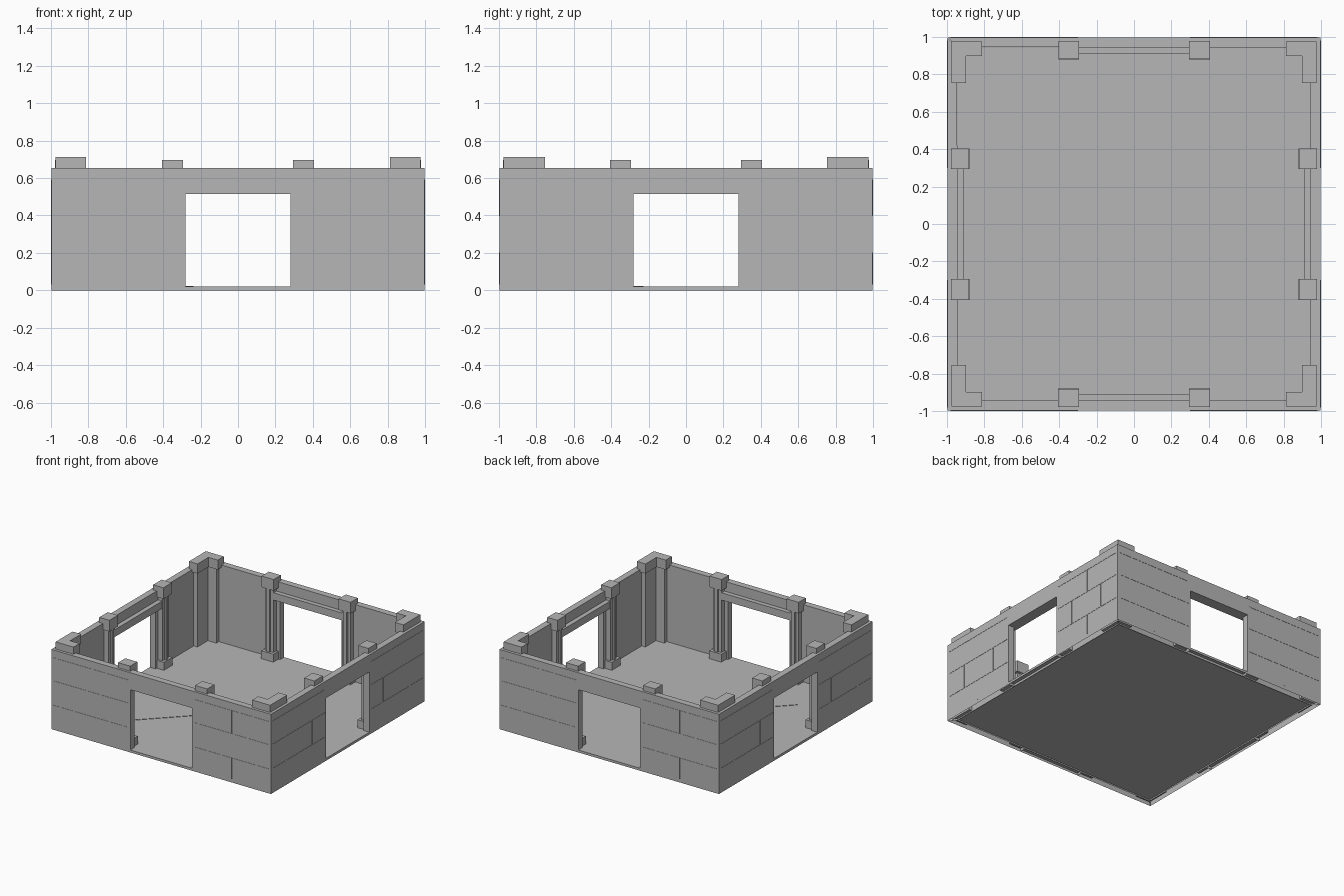
import bpy, bmesh
from math import pi
from mathutils import Matrix, Vector

cube = bpy.data.objects.get("Cube")
if cube:
    bpy.data.objects.remove(cube, do_unlink=True)

grey = bpy.data.materials.new("stone grey")
grey.use_nodes = True
COLOUR = (0.47, 0.47, 0.47, 1)
grey.diffuse_color = COLOUR
grey.node_tree.nodes["Principled BSDF"].inputs["Base Color"].default_value = COLOUR

WALL, INNER, TOP, FLOOR, UNDER = 0.998, 0.945, 0.655, 0.02, 0.012
DOOR, DOOR_TOP, PILLAR = 0.28, 0.515, 0.35


def finish(bm, name):
    bmesh.ops.recalc_face_normals(bm, faces=bm.faces)
    mesh = bpy.data.meshes.new(name)
    bm.to_mesh(mesh)
    bm.free()
    mesh.materials.append(grey)
    obj = bpy.data.objects.new(name, mesh)
    bpy.context.collection.objects.link(obj)
    return obj


def box(bm, x, y, z, turn=Matrix()):
    """Box between the given (low, high) ranges, then turned."""
    size = [b - a for a, b in (x, y, z)]
    mid = Vector([(a + b) / 2 for a, b in (x, y, z)])
    bmesh.ops.create_cube(bm, size=1, matrix=turn @ Matrix.Translation(mid) @ Matrix.Diagonal((*size, 1)))


def prism(bm, outline, z0, z1, bottom=True):
    """Upright prism over an outline."""
    low = [bm.verts.new((x, y, z0)) for x, y in outline]
    high = [bm.verts.new((x, y, z1)) for x, y in outline]
    n = len(outline)
    for i in range(n):
        j = (i + 1) % n
        bm.faces.new((low[i], low[j], high[j], high[i]))
    bm.faces.new(high)
    if bottom:
        bm.faces.new(low[::-1])


# Floor slab and the thin diagonal line on it
bm = bmesh.new()
box(bm, (-INNER, INNER), (-INNER, INNER), (UNDER, FLOOR))
finish(bm, "floor")
bm = bmesh.new()
turn = Matrix.Translation((-0.42, -0.41, 0)) @ Matrix.Rotation(pi / 4, 4, "Z")
box(bm, (-0.255, 0.255), (-0.003, 0.003), (FLOOR, 0.023), turn)
finish(bm, "floor_seam")

for k, side in enumerate(("front", "left", "back", "right")):
    turn = Matrix.Rotation(k * pi / 2, 4, "Z")

    # Hollow wall, open underneath, with a doorway and mitred corners
    bm = bmesh.new()
    for s in (-1, 1):
        panel = [(s * WALL, -WALL), (s * DOOR, -WALL), (s * DOOR, -INNER), (s * INNER, -INNER)]
        prism(bm, panel, 0, TOP, bottom=False)
    span = [(-DOOR, -WALL), (DOOR, -WALL), (DOOR, -INNER), (-DOOR, -INNER)]
    prism(bm, span, DOOR_TOP, TOP)
    prism(bm, span, 0, FLOOR, bottom=False)
    bm.transform(turn)
    finish(bm, side + "_wall")

    # Fine raised block joints on the outside
    bm = bmesh.new()
    for s in (-1, 1):
        for z in (0.2, 0.4, 0.59):
            box(bm, sorted((s * 0.3, s * 0.98)), (-1, -WALL), (z - 0.002, z + 0.002), turn)
        joints = [(0.64, 0.4, 0.59), (0.64, 0.03, 0.2)]
        if k % 2:
            joints += [(0.8, 0.2, 0.4), (0.46, 0.2, 0.4)]
        for x, z0, z1 in joints:
            box(bm, (s * x - 0.002, s * x + 0.002), (-1, -WALL), (z0, z1), turn)
    finish(bm, side + "_block_joints")

    # Beam over the doorway, inside
    bm = bmesh.new()
    box(bm, (-PILLAR, PILLAR), (-INNER, -0.908), (DOOR_TOP, 0.575), turn)
    finish(bm, side + "_door_beam")

    # Pillars beside the doorway: base, shaft, front strip and cap
    bm = bmesh.new()
    for x in (-PILLAR, PILLAR):
        for half, inner, z0, z1 in ((0.055, 0.88, UNDER, 0.085), (0.038, 0.905, 0.085, 0.61),
                                    (0.014, 0.89, 0.085, 0.61), (0.055, 0.885, 0.605, 0.697)):
            box(bm, (x - half, x + half), (-0.978, -inner), (z0, z1), turn)
    finish(bm, side + "_pillars")

# L-shaped corner pillars with overhanging caps
for sx, fx in ((-1, "right"), (1, "left")):
    for sy, fy in ((-1, "front"), (1, "back")):
        bm = bmesh.new()
        for out, ax, ay, inner, z0, z1 in ((0.97, 0.835, 0.775, 0.912, UNDER, 0.64),
                                           (0.975, 0.812, 0.755, 0.897, 0.635, 0.714)):
            outline = [(out, out), (ax, out), (ax, inner), (inner, inner), (inner, ay), (out, ay)]
            prism(bm, [(sx * x, sy * y) for x, y in outline], z0, z1)
        finish(bm, f"{fy}_{fx}_corner_pillar")
